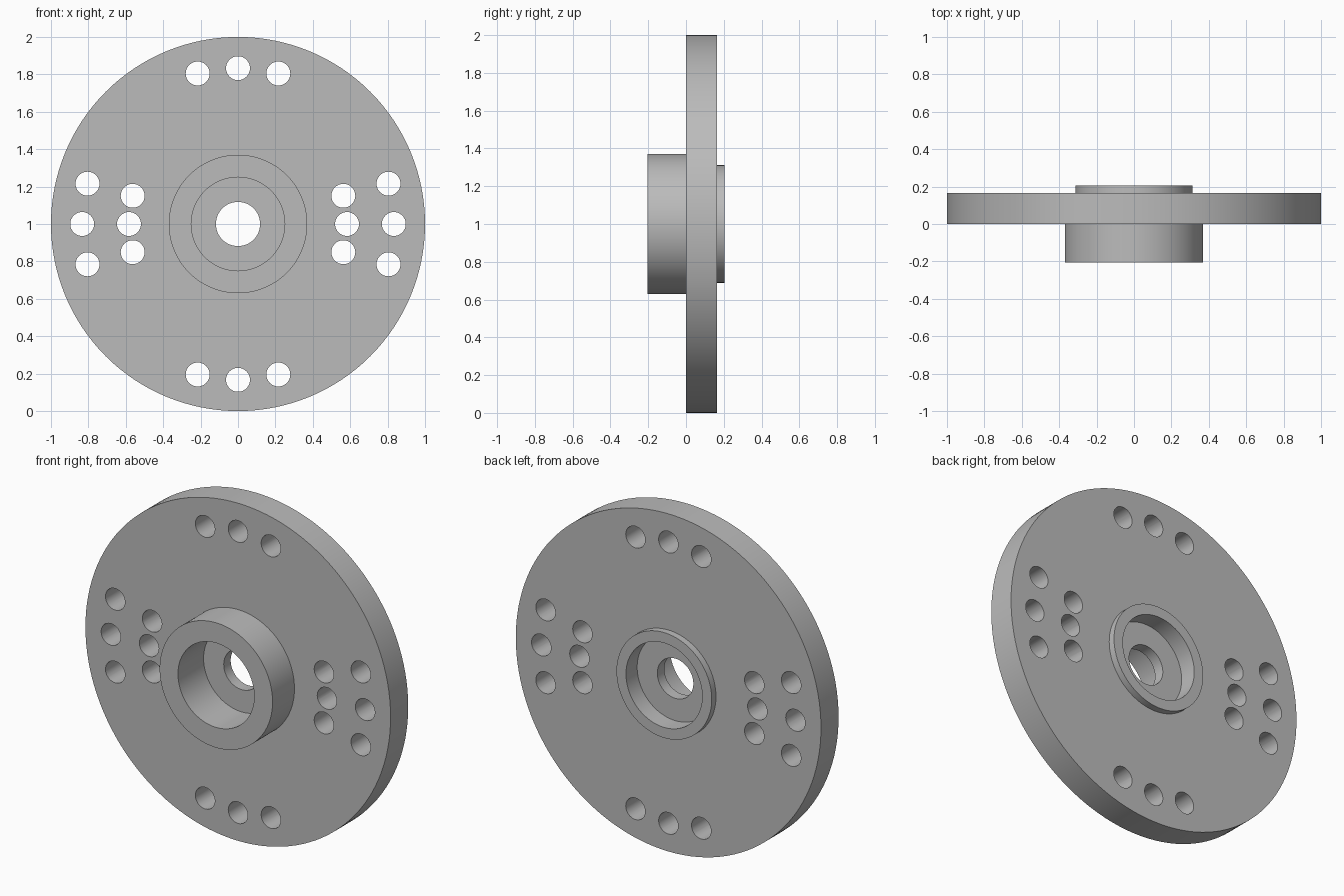
import bpy
import bmesh
from math import cos, sin, radians, tau
from mathutils import Matrix, Vector

cube = bpy.data.objects.get("Cube")
if cube:
    bpy.data.objects.remove(cube, do_unlink=True)

CENTRE = Vector((0, 0, 1))

steel = bpy.data.materials.new("plain grey")
steel.use_nodes = True
grey = (0.5, 0.5, 0.5, 1)
steel.diffuse_color = grey
steel.node_tree.nodes["Principled BSDF"].inputs["Base Color"].default_value = grey


def add_object(name, bm):
    bmesh.ops.recalc_face_normals(bm, faces=bm.faces)
    mesh = bpy.data.meshes.new(name)
    bm.to_mesh(mesh)
    bm.free()
    mesh.materials.append(steel)
    obj = bpy.data.objects.new(name, mesh)
    bpy.context.collection.objects.link(obj)
    return obj


def lathe(name, profile, steps):
    """Turn a closed (radius, y) outline about the y axis."""
    bm = bmesh.new()
    verts = [bm.verts.new(CENTRE + Vector((r, y, 0))) for r, y in profile]
    edges = [bm.edges.new((v, verts[i - 1])) for i, v in enumerate(verts)]
    bmesh.ops.spin(bm, geom=verts + edges, cent=CENTRE, axis=(0, 1, 0),
                   angle=tau, steps=steps, use_merge=True)
    bmesh.ops.remove_doubles(bm, verts=bm.verts, dist=0.0001)
    return add_object(name, bm)


# Flange with front hub, rear collar, counterbores and central bore
bore, recess, collar, hub, rim = 0.118, 0.25, 0.312, 0.37, 1.0
flange = lathe("hub_flange", [
    (bore, 0.035), (recess, 0.035), (recess, -0.205), (hub, -0.205),
    (hub, 0), (rim, 0), (rim, 0.165), (collar, 0.165),
    (collar, 0.205), (recess, 0.205), (recess, 0.10), (bore, 0.10)], 128)

# Bolt holes: triples on an outer circle, plus inner triples at the sides
triples = [(0.833, side) for side in (0, 90, 180, 270)]
triples += [(0.583, side) for side in (0, 180)]
bm = bmesh.new()
for radius, side in triples:
    for offset in (-15, 0, 15):
        a = radians(side + offset)
        place = Matrix.Translation(CENTRE + Vector((radius * cos(a), 0.08, radius * sin(a))))
        bmesh.ops.create_cone(bm, cap_ends=True, segments=32, radius1=0.064,
                              radius2=0.064, depth=0.4,
                              matrix=place @ Matrix.Rotation(radians(90), 4, "X"))
cutter = add_object("bolt_hole_cutter", bm)
cutter.hide_render = True

cut = flange.modifiers.new("bolt holes", "BOOLEAN")
cut.operation = "DIFFERENCE"
cut.solver = "EXACT"
cut.object = cutter

# Apply the holes, then smooth the round walls and keep the rims crisp
bpy.ops.object.select_all(action="DESELECT")
flange.select_set(True)
bpy.context.view_layer.objects.active = flange
bpy.ops.object.modifier_apply(modifier=cut.name)
bpy.data.objects.remove(cutter, do_unlink=True)
bpy.ops.object.shade_smooth_by_angle(angle=radians(30))
